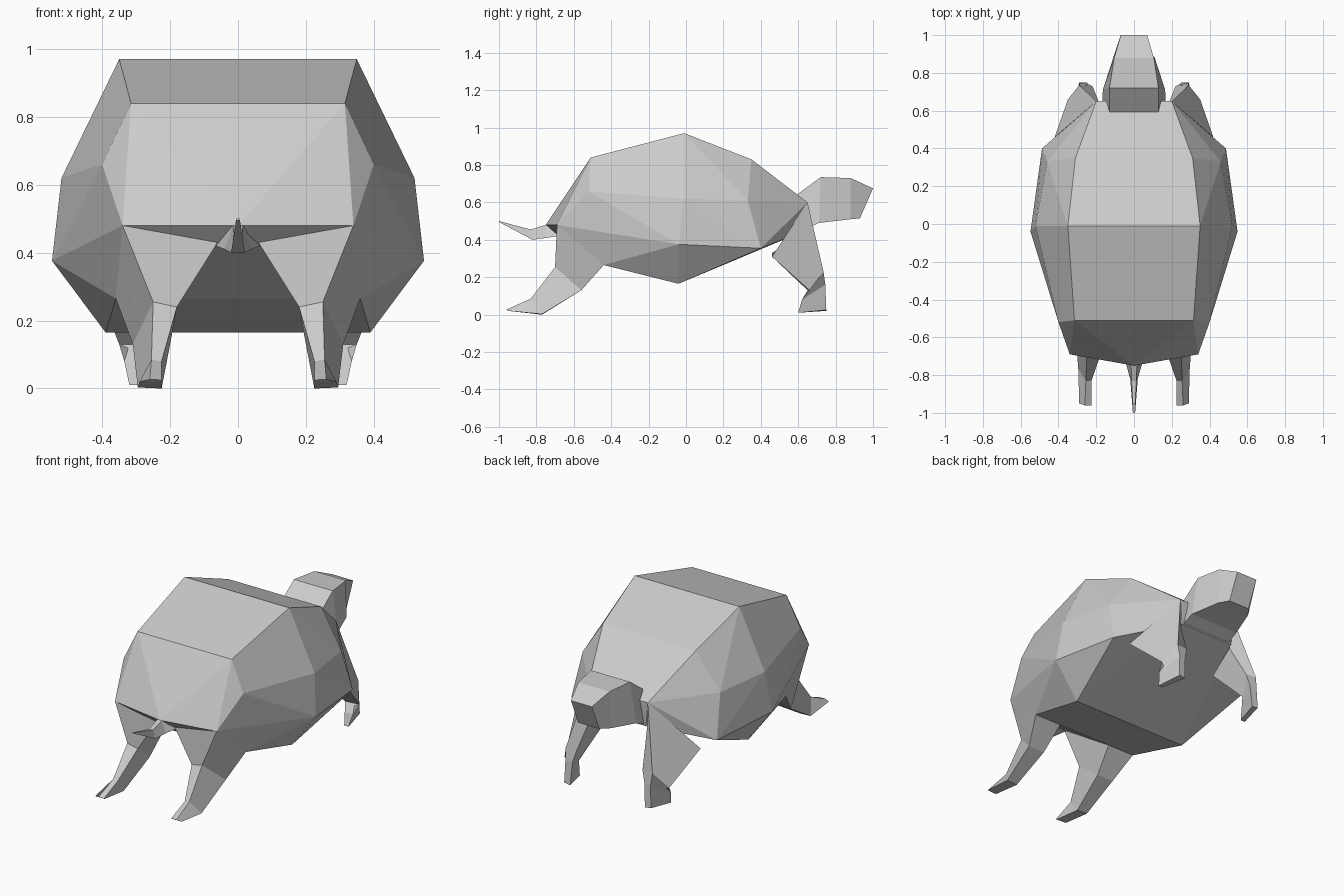
import bpy, bmesh

if "Cube" in bpy.data.objects:
    bpy.data.objects.remove(bpy.data.objects["Cube"], do_unlink=True)

GREY = (0.6, 0.6, 0.6, 1)
grey = bpy.data.materials.new("plain grey")
grey.use_nodes = True
grey.diffuse_color = GREY
grey.node_tree.nodes["Principled BSDF"].inputs["Base Color"].default_value = GREY


def flip(p):
    return (-p[0], p[1], p[2])


def finish(name, bm):
    bmesh.ops.recalc_face_normals(bm, faces=bm.faces)
    mesh = bpy.data.meshes.new(name)
    bm.to_mesh(mesh)
    bm.free()
    mesh.materials.append(grey)
    obj = bpy.data.objects.new(name, mesh)
    bpy.context.collection.objects.link(obj)
    return obj


def loft(name, rings):
    """Skin a chain of equal rings and cap both ends."""
    bm = bmesh.new()
    loops = [[bm.verts.new(p) for p in ring] for ring in rings]
    n = len(loops[0])
    for a, b in zip(loops, loops[1:]):
        for i in range(n):
            j = (i + 1) % n
            bm.faces.new((a[i], a[j], b[j], b[i]))
    bm.faces.new(loops[0])
    bm.faces.new(loops[-1])
    return finish(name, bm)


def centred(pairs):
    """Four-sided rings from upper and lower points on one side."""
    return [(top, low, flip(low), flip(top)) for top, low in pairs]


def mirrored_leg(name, rings):
    loft(name + "_left", rings)
    loft(name + "_right", [[flip(p) for p in ring] for ring in rings])


# Faceted shell: convex skin around the half outline and its mirror
ridge = [(.34, -.69, .48), (.315, -.51, .84), (.35, -.01, .97), (.31, .35, .83), (.2, .65, .6)]
flank = [(.40, -.52, .66), (.52, -.01, .62), (.46, .33, .61)]
rim = [(.36, -.44, .265), (.548, -.04, .376), (.487, .4, .355)]
belly = [(.06, -.69, .43), (.39, -.04, .165), (.18, .64, .45)]
half = ridge + flank + rim + belly
bm = bmesh.new()
for p in half + [flip(p) for p in half] + [(0, -.75, .48)]:
    bm.verts.new(p)
bmesh.ops.convex_hull(bm, input=bm.verts)
bmesh.ops.dissolve_limit(bm, angle_limit=0.02, verts=bm.verts, edges=bm.edges)
finish("shell", bm)

# Head and neck
loft("head", centred([
    ((.13, .57, .625), (.17, .58, .43)),
    ((.13, .72, .735), (.165, .71, .49)),
    ((.105, .88, .73), (.11, .88, .51)),
    ((.07, 1, .675), (.07, .93, .515)),
]))

# Tail, thin and turned up at the tip
loft("tail", centred([
    ((.02, -.68, .5), (.065, -.68, .42)),
    ((.015, -.75, .48), (.04, -.75, .41)),
    ((.012, -.83, .455), (.02, -.82, .4)),
    ((.004, -1, .5), (.006, -1, .495)),
]))

# Legs at the tail end: hip, knee, ankle, toe
mirrored_leg("tail_end_leg", [
    [(.06, -.69, .43), (.34, -.69, .48), (.36, -.44, .265), (.18, -.44, .265)],
    [(.18, -.7, .24), (.25, -.7, .255), (.31, -.56, .13), (.2, -.56, .13)],
    [(.225, -.83, .08), (.255, -.83, .085), (.295, -.77, .003), (.225, -.77, 0)],
    [(.225, -.96, .025), (.26, -.96, .027), (.29, -.95, .02), (.225, -.95, .02)],
])

# Legs at the head end: shoulder, wrist, foot
mirrored_leg("head_end_leg", [
    [(.18, .63, .43), (.2, .65, .6), (.42, .46, .31), (.2, .46, .33)],
    [(.22, .73, .23), (.29, .735, .23), (.35, .66, .13), (.26, .65, .13)],
    [(.24, .74, .16), (.285, .745, .16), (.335, .62, .08), (.28, .62, .08)],
    [(.25, .75, .02), (.29, .75, .025), (.32, .6, .01), (.29, .6, .01)],
])
